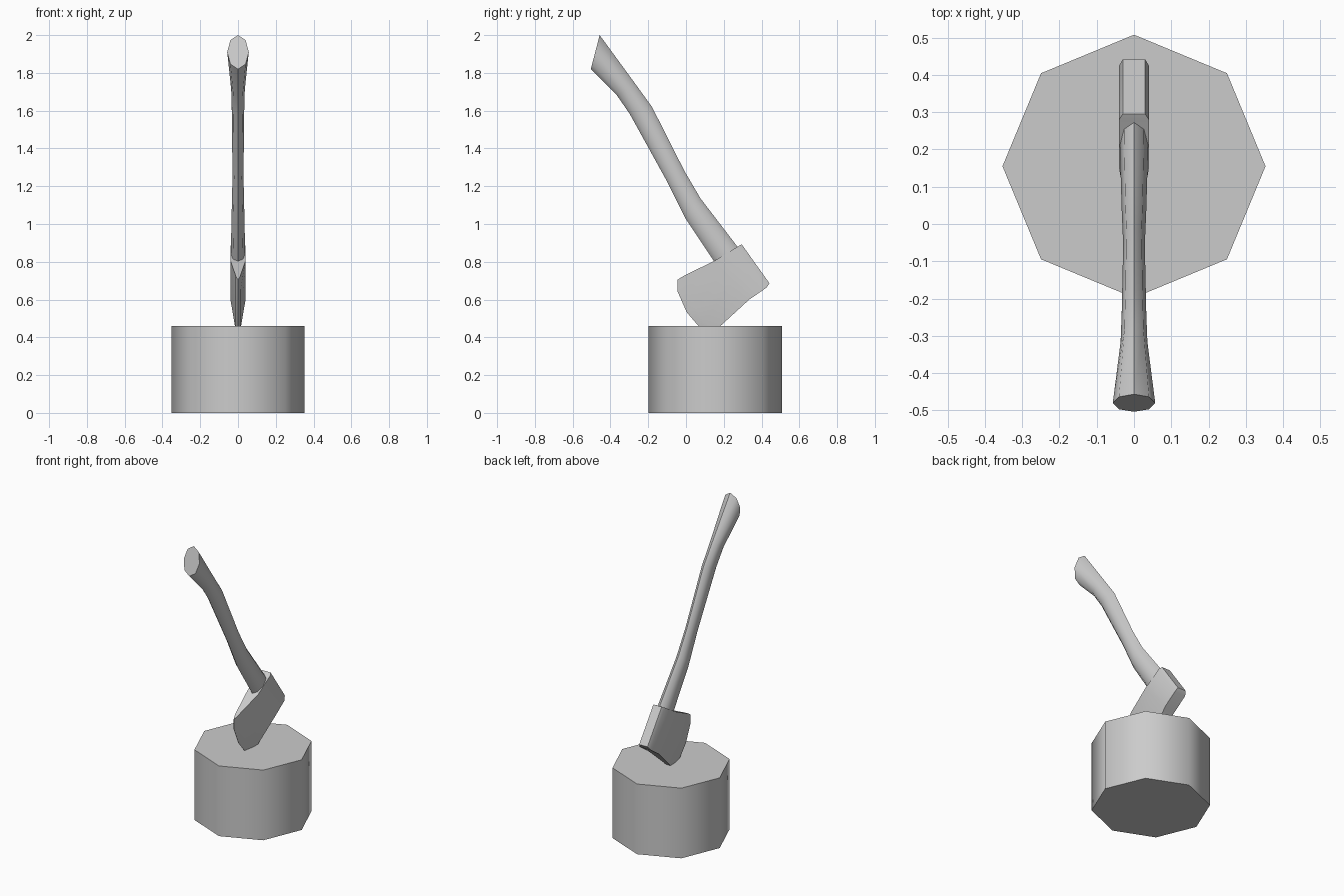
import bpy
import bmesh
from math import sin, cos, radians, tau
from mathutils import Vector

cube = bpy.data.objects.get("Cube")
if cube:
    bpy.data.objects.remove(cube, do_unlink=True)

grey = bpy.data.materials.new("plain grey")
grey.use_nodes = True
colour = (0.6, 0.6, 0.6, 1)
grey.diffuse_color = colour
grey.node_tree.nodes["Principled BSDF"].inputs["Base Color"].default_value = colour


def loft(name, rings, angle):
    """Skin a list of equal-length point rings and cap both ends."""
    bm = bmesh.new()
    loops = [[bm.verts.new(p) for p in ring] for ring in rings]
    count = len(loops[0])
    for a, b in zip(loops, loops[1:]):
        for i in range(count):
            j = (i + 1) % count
            bm.faces.new((a[i], a[j], b[j], b[i]))
    bm.faces.new(loops[0])
    bm.faces.new(loops[-1])
    bmesh.ops.remove_doubles(bm, verts=bm.verts, dist=0.0005)
    bmesh.ops.recalc_face_normals(bm, faces=bm.faces)
    mesh = bpy.data.meshes.new(name)
    bm.to_mesh(mesh)
    bm.free()
    mesh.materials.append(grey)
    obj = bpy.data.objects.new(name, mesh)
    bpy.context.collection.objects.link(obj)
    bpy.ops.object.select_all(action='DESELECT')
    obj.select_set(True)
    bpy.context.view_layer.objects.active = obj
    bpy.ops.object.shade_smooth_by_angle(angle=radians(angle))
    return obj


# Chopping block: eight-sided stump
def octagon(z):
    return [(0.353 * cos(tau * i / 8), 0.155 + 0.353 * sin(tau * i / 8), z) for i in range(8)]


loft("stump", [octagon(0), octagon(0.46)], 50)


# Handle: oval sections between the back and belly outlines (y, z), with half width
def oval(back, belly, width):
    back, belly = Vector((0, *back)), Vector((0, *belly))
    mid, half = (back + belly) / 2, (back - belly) / 2
    return [mid + half * cos(tau * i / 8) + Vector((width * sin(tau * i / 8), 0, 0))
            for i in range(8)]


handle = [
    ((-0.457, 2.0), (-0.504, 1.82), 0.057),
    ((-0.267, 1.74), (-0.367, 1.683), 0.036),
    ((-0.18, 1.62), (-0.298, 1.583), 0.033),
    ((-0.008, 1.28), (-0.103, 1.23), 0.029),
    ((0.077, 1.135), (-0.003, 1.03), 0.033),
    ((0.267, 0.887), (0.15, 0.80), 0.038),
    ((0.33, 0.80), (0.21, 0.71), 0.038),
]
loft("axe_handle", [oval(*s) for s in handle], 50)


# Axe head: wedge sections from the poll to the curved cutting edge
def section(points, width):
    pts = [Vector((width, y, z)) for y, z in points]
    return pts + [Vector((-p.x, p.y, p.z)) for p in reversed(pts)]


def straight(top, bottom, width):
    top, bottom = Vector(top), Vector(bottom)
    return section([top.lerp(bottom, t) for t in (0, 0.25, 0.5, 0.75, 1)], width)


cutting_edge = [(-0.045, 0.705), (-0.045, 0.644), (0.003, 0.534), (0.066, 0.46), (0.13, 0.41)]
bevel_line = [(-0.013, 0.725), (0.005, 0.645), (0.05, 0.55), (0.1, 0.48), (0.155, 0.435)]
loft("axe_head", [
    straight((0.295, 0.892), (0.442, 0.686), 0.03),
    straight((0.28, 0.884), (0.425, 0.662), 0.04),
    straight((0.15, 0.805), (0.335, 0.60), 0.04),
    section(bevel_line, 0.012),
    section(cutting_edge, 0.0008),
], 30)
